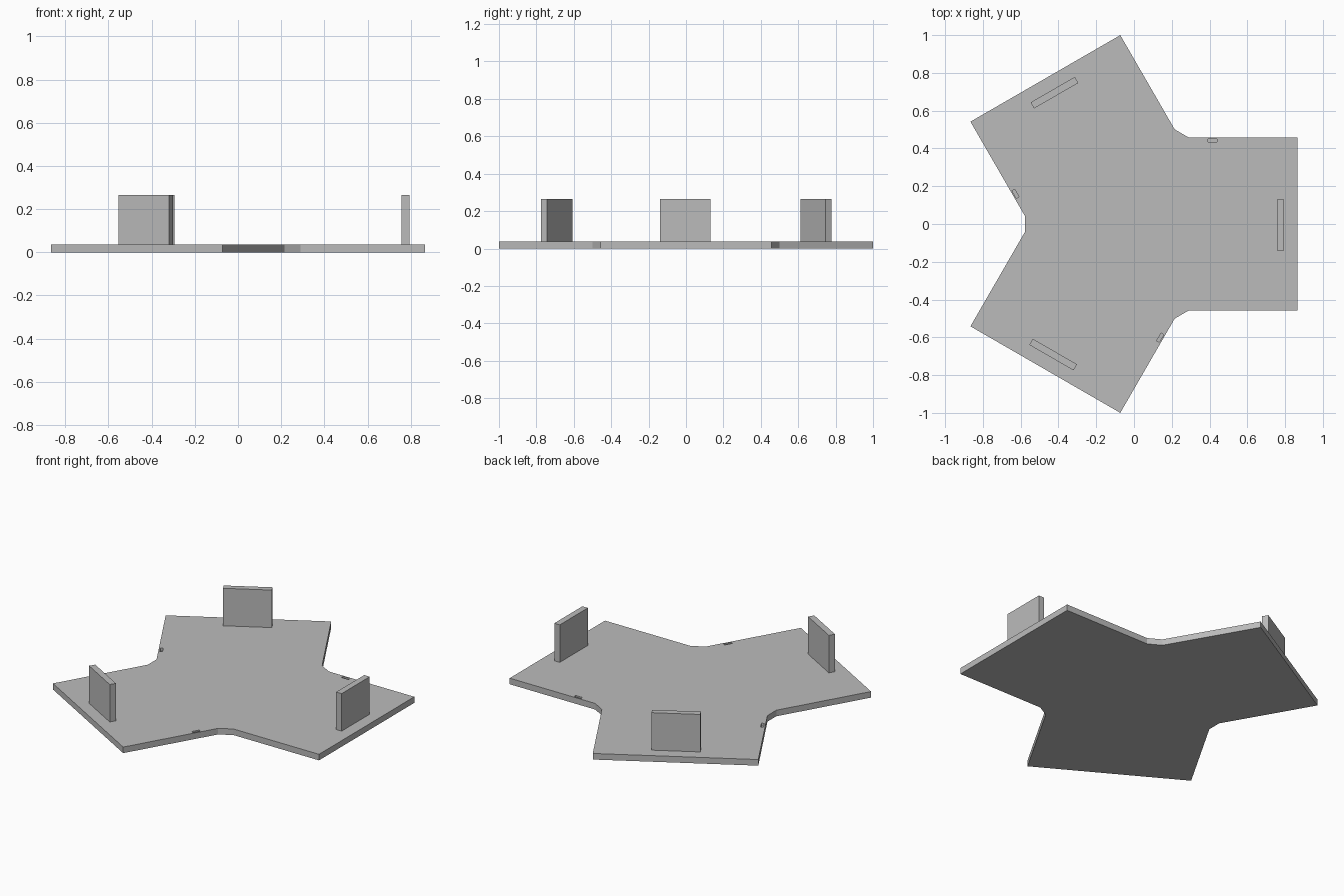
import bpy
from math import radians
from mathutils import Matrix, Vector

default = bpy.data.objects.get("Cube")
if default:
    bpy.data.objects.remove(default, do_unlink=True)

HUB = Vector((-0.0243, 0, 0))       # centre of the threefold symmetry
ARM, INNER, HALF = 0.89, 0.314, 0.458
THICK, TOP = 0.037, 0.265
TURNS = (0, 120, 240)

grey = bpy.data.materials.new("plain_grey")
grey.use_nodes = True
colour = (0.5, 0.5, 0.5, 1)
grey.diffuse_color = colour
grey.node_tree.nodes["Principled BSDF"].inputs["Base Color"].default_value = colour


def turned(point, degrees):
    return Matrix.Rotation(radians(degrees), 3, 'Z') @ Vector(point) + HUB


def prism(name, outline, low, high):
    """Extrude a counter-clockwise outline between two heights."""
    n = len(outline)
    verts = [(p.x, p.y, z) for z in (low, high) for p in outline]
    faces = [range(n - 1, -1, -1), range(n, 2 * n)]
    faces += [(i, (i + 1) % n, n + (i + 1) % n, n + i) for i in range(n)]
    mesh = bpy.data.meshes.new(name)
    mesh.from_pydata(verts, [], [tuple(f) for f in faces])
    mesh.materials.append(grey)
    obj = bpy.data.objects.new(name, mesh)
    bpy.context.collection.objects.link(obj)
    return obj


def block(name, degrees, x0, x1, y0, y1, low, high):
    corners = ((x0, y0, 0), (x1, y0, 0), (x1, y1, 0), (x0, y1, 0))
    return prism(name, [turned(c, degrees) for c in corners], low, high)


# Three-armed base plate
arm = ((INNER, -HALF, 0), (ARM, -HALF, 0), (ARM, HALF, 0), (INNER, HALF, 0))
base = prism("base_plate", [turned(p, t) for t in TURNS for p in arm], 0, THICK)

for number, turn in enumerate(TURNS, 1):
    # Upright panel near the end of each arm
    block(f"upright_panel_{number}", turn, 0.782, 0.819, -0.139, 0.131, THICK, TOP)

    # Shallow slot beside one edge of each arm
    cutter = block(f"slot_cutter_{number}", turn, 0.416, 0.463, 0.434, 0.450,
                   THICK - 0.018, THICK + 0.05)
    cutter.hide_render = True
    cutter.hide_set(True)
    cutter.display_type = 'WIRE'
    cut = base.modifiers.new(f"slot_{number}", 'BOOLEAN')
    cut.operation = 'DIFFERENCE'
    cut.solver = 'EXACT'
    cut.object = cutter
